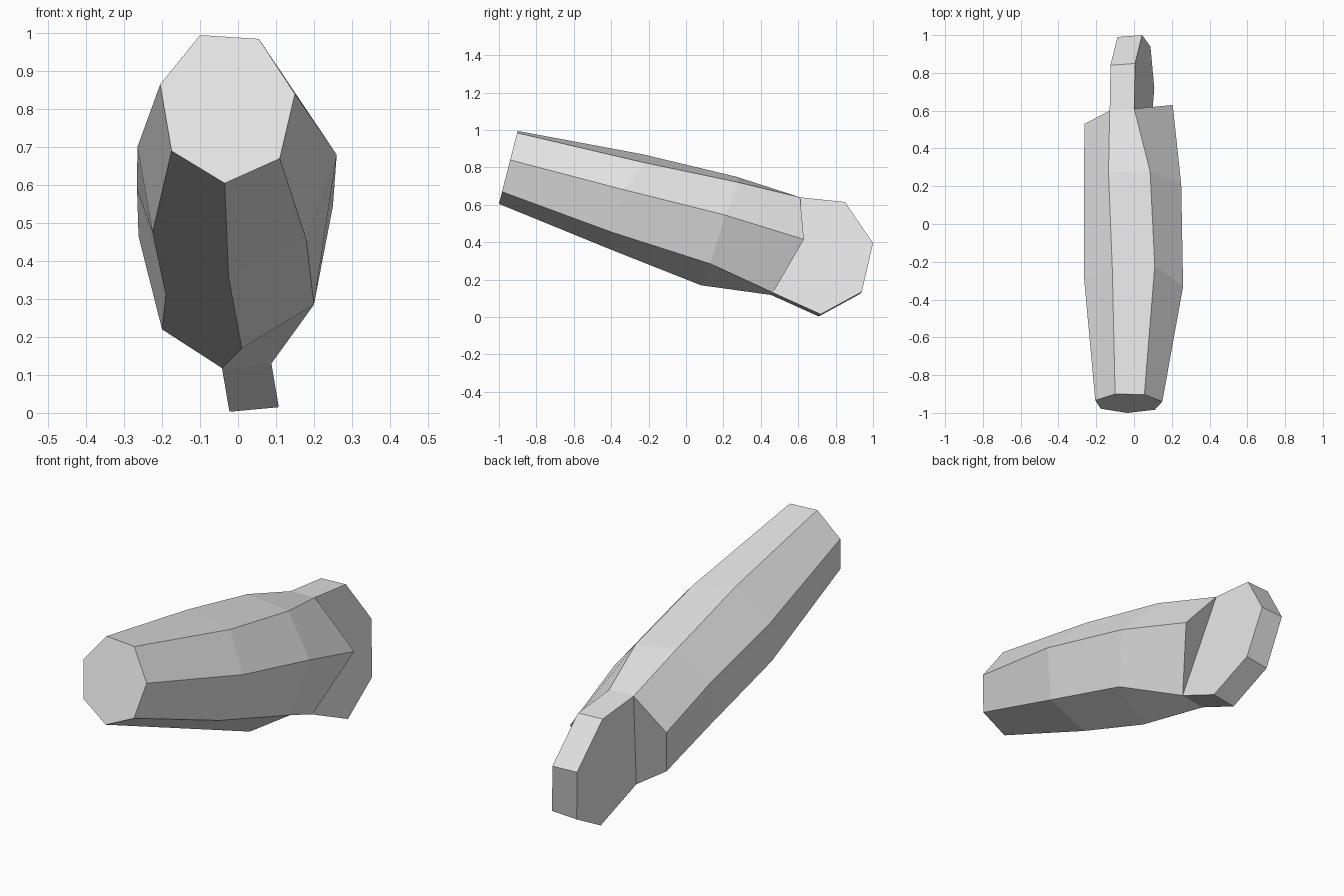
import bpy
import bmesh

default_cube = bpy.data.objects.get("Cube")
if default_cube:
    bpy.data.objects.remove(default_cube, do_unlink=True)

# One plain grey for the whole model
grey = bpy.data.materials.new("plain grey")
grey.use_nodes = True
grey.diffuse_color = (0.8, 0.8, 0.8, 1)
shader = next(node for node in grey.node_tree.nodes if node.type == "BSDF_PRINCIPLED")
shader.inputs["Base Color"].default_value = grey.diffuse_color


def bridge(bm, first, second):
    """Join two matching loops of vertices with quads."""
    count = len(first)
    for i in range(count):
        j = (i + 1) % count
        bm.faces.new((first[i], first[j], second[j], second[i]))


def add_loop(bm, points):
    return [bm.verts.new(point) for point in points]


def finish(bm, name):
    """Turn the bmesh into a flat shaded object."""
    bmesh.ops.recalc_face_normals(bm, faces=bm.faces[:])
    mesh = bpy.data.meshes.new(name)
    bm.to_mesh(mesh)
    bm.free()
    mesh.materials.append(grey)
    obj = bpy.data.objects.new(name, mesh)
    bpy.context.collection.objects.link(obj)
    return obj


# Leaning end plate: both sides follow one outline, sheared sideways with height
def left_side(y, z):
    return (0.11 - 0.17 * z, y, z)


def right_side(y, z):
    return (-0.02 - 0.17 * z, y - 0.01, z - 0.012 * (z < 0.3))


outline = [(0.61, 0.64), (0.85, 0.615), (1, 0.395),
           (0.94, 0.135), (0.72, 0.015), (0.465, 0.13)]
left_points = [left_side(y, z) for y, z in outline]
right_points = [right_side(y, z) for y, z in outline]

# Body cross-sections from front to back, seven corners each
front_outline = [(-0.1, 0.995), (0.055, 0.985), (0.15, 0.84), (0.11, 0.67),
                 (-0.035, 0.605), (-0.175, 0.69), (-0.205, 0.865)]
front_ring = [(x, 0.256 * z - 1.155, z) for x, z in front_outline]
wide_ring = [(-0.115, -0.23, 0.87), (0.11, -0.22, 0.825), (0.26, -0.33, 0.68),
             (0.18, -0.4, 0.455), (-0.025, -0.4, 0.36), (-0.225, -0.36, 0.475),
             (-0.265, -0.28, 0.7)]
rear_ring = [(-0.135, 0.27, 0.75), (0.085, 0.28, 0.72), (0.25, 0.21, 0.545),
             (0.2, 0.13, 0.285), (0.01, 0.08, 0.17), (-0.19, 0.09, 0.31),
             (-0.266, 0.17, 0.59)]
# The last section meets the front corners of the end plate
end_ring = [right_points[0], left_points[0], (0.205, 0.63, 0.415),
            left_points[-1], right_points[-1], (-0.2, 0.44, 0.22),
            (-0.262, 0.53, 0.465)]

# Body
bm = bmesh.new()
loops = [add_loop(bm, ring) for ring in (front_ring, wide_ring, rear_ring, end_ring)]
for first, second in zip(loops, loops[1:]):
    bridge(bm, first, second)
bm.faces.new(loops[0])
top_right, top_left, shoulder, low_left, low_right, low_corner, side_corner = loops[-1]
bm.faces.new((top_left, shoulder, low_left))
bm.faces.new((top_right, side_corner, low_corner, low_right))
bm.faces.new((top_right, top_left, low_left, low_right))
finish(bm, "body")

# End plate
bm = bmesh.new()
left_loop = add_loop(bm, left_points)
right_loop = add_loop(bm, right_points)
bridge(bm, left_loop, right_loop)
bm.faces.new(left_loop)
bm.faces.new(right_loop)
finish(bm, "end_plate")
